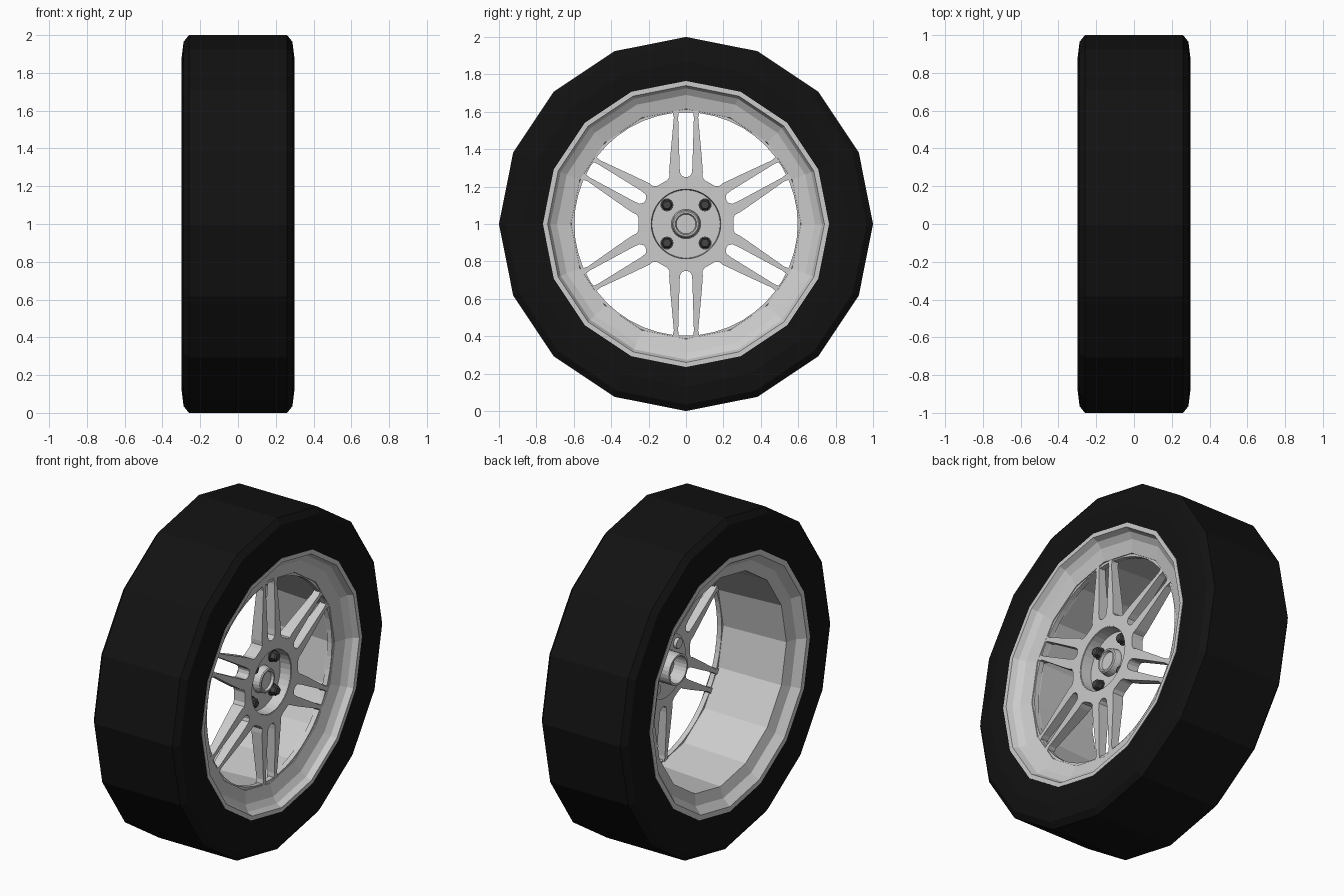
import bpy, bmesh
from math import sin, cos, pi, radians, hypot
from mathutils import Vector

if "Cube" in bpy.data.objects:
    bpy.data.objects.remove(bpy.data.objects["Cube"])

CZ = 1.0  # axle height


def material(name, v):
    m = bpy.data.materials.new(name)
    m.diffuse_color = (v, v, v, 1)
    m.use_nodes = True
    m.node_tree.nodes["Principled BSDF"].inputs["Base Color"].default_value = m.diffuse_color
    return m


def finish(name, bm, mat=None):
    bmesh.ops.remove_doubles(bm, verts=bm.verts, dist=1e-4)
    bmesh.ops.recalc_face_normals(bm, faces=bm.faces)
    me = bpy.data.meshes.new(name)
    bm.to_mesh(me)
    bm.free()
    ob = bpy.data.objects.new(name, me)
    ob.location.z = CZ
    if mat:
        me.materials.append(mat)
    bpy.context.collection.objects.link(ob)
    return ob


def lathe(name, profile, n, mat=None, closed=True, at=(0, 0)):
    """Spin (x, radius) points around the x axis."""
    bm = bmesh.new()
    rings = []
    for i in range(n):
        a = 2 * pi * i / n
        rings.append([bm.verts.new((x, at[0] + r * cos(a), at[1] + r * sin(a)))
                      for x, r in profile])
    m = len(profile)
    for i in range(n):
        p, q = rings[i], rings[(i + 1) % n]
        for j in range(m if closed else m - 1):
            k = (j + 1) % m
            quad = [p[j], p[k], q[k], q[j]]
            if profile[j][1] == 0 and profile[k][1] == 0:
                continue
            if profile[j][1] == 0:
                quad = [p[j], p[k], q[k]]
            elif profile[k][1] == 0:
                quad = [p[j], p[k], q[j]]
            bm.faces.new(quad)
    return finish(name, bm, mat)


black = material("rubber", 0.006)
dark = material("dark_steel", 0.06)

# Tyre: 16-sided, with bevelled shoulders
half = [(0.29, 0.755), (0.30, 0.87), (0.288, 0.965), (0.26, 1.0)]
lathe("tyre", half + [(-x, r) for x, r in reversed(half)], 16, black)

# Rim: stepped lip on both sides and an open barrel
lathe("rim", [(0.25, 0.765), (0.293, 0.765), (0.293, 0.74), (0.26, 0.725),
              (0.235, 0.69), (0.215, 0.615), (0.17, 0.61), (-0.23, 0.63),
              (-0.25, 0.695), (-0.293, 0.735), (-0.293, 0.765), (-0.25, 0.765),
              (-0.2, 0.67), (0.19, 0.66)], 16)

# Thin ring joining the spoke ends
lathe("spoke_ring", [(0.21, 0.597), (0.21, 0.612), (0.18, 0.612), (0.18, 0.597)], 48)


# Spoked centre: half of one spoke pair, mirrored and repeated six times
def flat(perp, t):
    # point on the hub edge, which lies 30 degrees off the pair's axis
    a = radians(30)
    return (perp * sin(a) - t * cos(a), perp * cos(a) + t * sin(a))


outline = [(0.19 * sin(radians(d)), 0.19 * cos(radians(d))) for d in (0, 10, 20, 30)]
outline += [flat(0.253, 0), flat(0.253, 0.03), flat(0.262, 0.05), flat(0.287, 0.062)]
outline += [(0.084, 0.36), (0.065, 0.57), (0.075, 0.612),
            (0.036, 0.615), (0.042, 0.57), (0.034, 0.30),
            (0.030, 0.268), (0.018, 0.255), (0, 0.25)]

bm = bmesh.new()
for k in range(6):
    a = radians(60 * k)
    for s in (1, -1):
        pts = []
        for u, v in outline:
            u *= s
            x = 0.225 - 0.03 * max(0, hypot(u, v) - 0.25)
            pts.append(bm.verts.new((x, u * cos(a) - v * sin(a), u * sin(a) + v * cos(a))))
        bm.faces.new(pts if s > 0 else pts[::-1])
bmesh.ops.remove_doubles(bm, verts=bm.verts, dist=1e-4)
bmesh.ops.triangulate(bm, faces=bm.faces)
front = list(bm.faces)
ext = bmesh.ops.extrude_face_region(bm, geom=front, use_keep_orig=True)
for v in ext["geom"]:
    if isinstance(v, bmesh.types.BMVert):
        r = hypot(v.co.y, v.co.z)
        v.co.x -= 0.075 - 0.09 * max(0, r - 0.25)  # thinner toward the rim
finish("spokes", bm)

# Recessed hub cup, rear tube and centre cap
lathe("hub_cup", [(0.222, 0.191), (0.222, 0.186), (0.155, 0.182), (0.155, 0.06),
                  (0.135, 0.06), (0.135, 0.191)], 36)
lathe("hub_tube", [(0.155, 0.092), (0.05, 0.092), (0.05, 0.08), (0.14, 0.08)], 24)
lathe("centre_cap", [(0.14, 0), (0.14, 0.08), (0.165, 0.078), (0.195, 0.072),
                     (0.2, 0.066), (0.2, 0.057), (0.185, 0.052), (0.185, 0)],
      24, closed=False)

# Four wheel bolts with washers and rear collars
for i, (sy, sz) in enumerate([(1, 1), (-1, 1), (-1, -1), (1, -1)]):
    at = (0.102 * sy, 0.102 * sz)
    lathe(f"bolt_{i}", [(0.155, 0), (0.155, 0.029), (0.19, 0.029), (0.197, 0.022),
                        (0.197, 0)], 6, dark, closed=False, at=at)
    lathe(f"bolt_washer_{i}", [(0.15, 0), (0.15, 0.035), (0.163, 0.035), (0.163, 0)],
          16, dark, closed=False, at=at)
    lathe(f"bolt_collar_{i}", [(0.14, 0), (0.14, 0.03), (0.115, 0.03), (0.115, 0)],
          12, closed=False, at=at)
